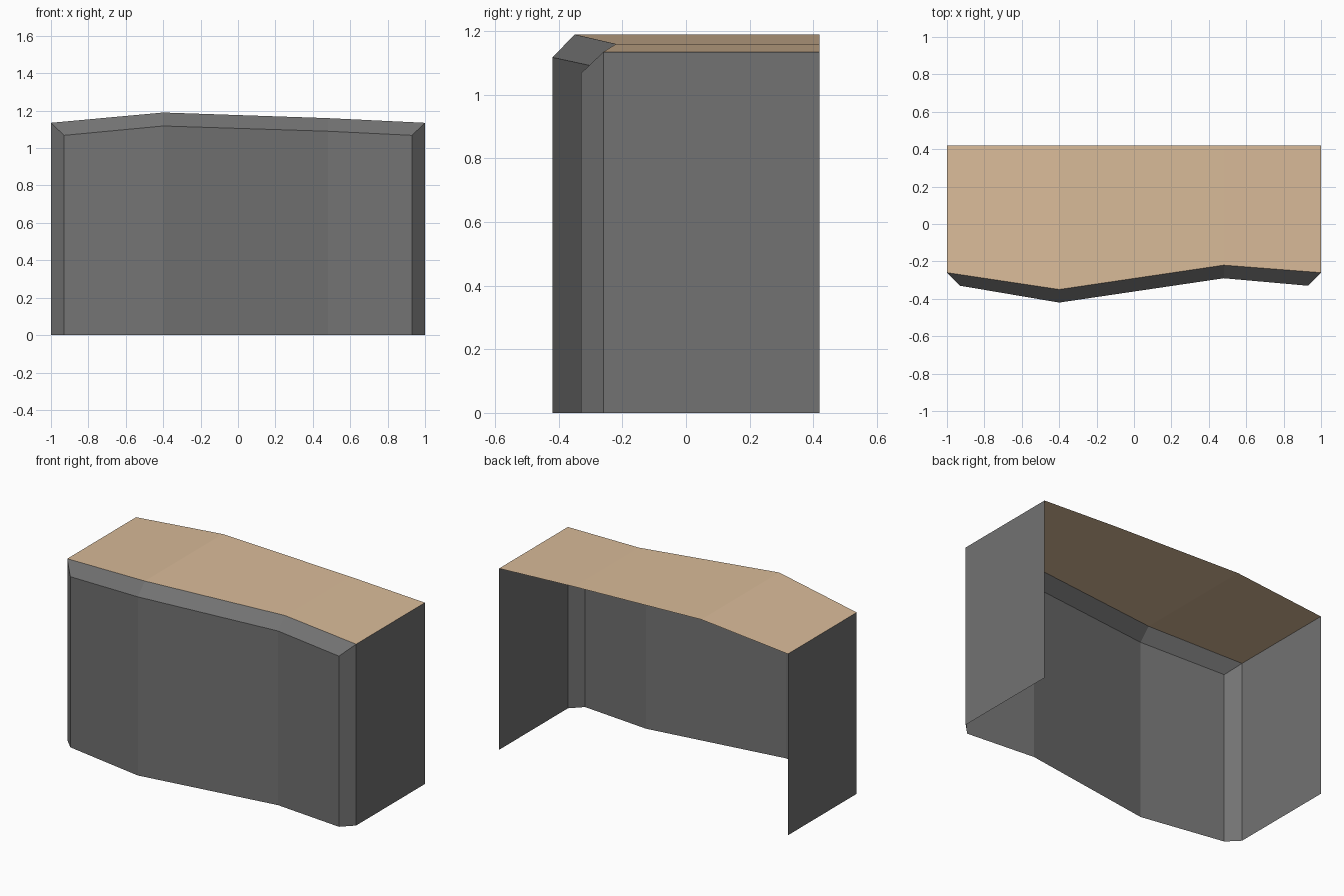
import bpy, bmesh

if "Cube" in bpy.data.objects:
    bpy.data.objects.remove(bpy.data.objects["Cube"])


def material(name, rgb):
    m = bpy.data.materials.new(name)
    m.diffuse_color = (*rgb, 1)
    m.use_nodes = True
    m.node_tree.nodes["Principled BSDF"].inputs["Base Color"].default_value = m.diffuse_color
    return m


grey = material("dark grey", (0.17, 0.17, 0.17))
tan = material("tan", (0.70, 0.50, 0.32))

# Stations along the wavy front: rim of the top surface, and the front face edge
rim = [(-1, -0.26, 1.135), (-0.4, -0.35, 1.19), (0.48, -0.22, 1.16), (1, -0.26, 1.135)]
edge = [(-0.93, -0.33, 1.068), (-0.4, -0.42, 1.118), (0.48, -0.29, 1.09), (0.93, -0.33, 1.068)]
BACK = 0.42


def drop(pts):
    return [(x, y, 0) for x, y, z in pts]


def back(pts):
    return [(x, BACK, z) for x, y, z in pts]


def strip(name, lower, upper, mat):
    """Join two rows of points with a strip of flat faces."""
    bm = bmesh.new()
    a = [bm.verts.new(p) for p in lower]
    b = [bm.verts.new(p) for p in upper]
    for i in range(len(a) - 1):
        bm.faces.new((a[i], a[i + 1], b[i + 1], b[i]))
    me = bpy.data.meshes.new(name)
    bm.to_mesh(me)
    bm.free()
    me.materials.append(mat)
    ob = bpy.data.objects.new(name, me)
    bpy.context.collection.objects.link(ob)


# Top surface, sloping bevel and upright front face
strip("top_surface", rim, back(rim), tan)
strip("front_bevel", edge, rim, grey)
strip("front_face", drop(edge), edge, grey)

# Side panels with their corner chamfers (back and underside are open)
left = [(-1, BACK, rim[0][2]), rim[0], edge[0]]
right = [edge[-1], rim[-1], (1, BACK, rim[-1][2])]
strip("left_side", drop(left), left, grey)
strip("right_side", drop(right), right, grey)
